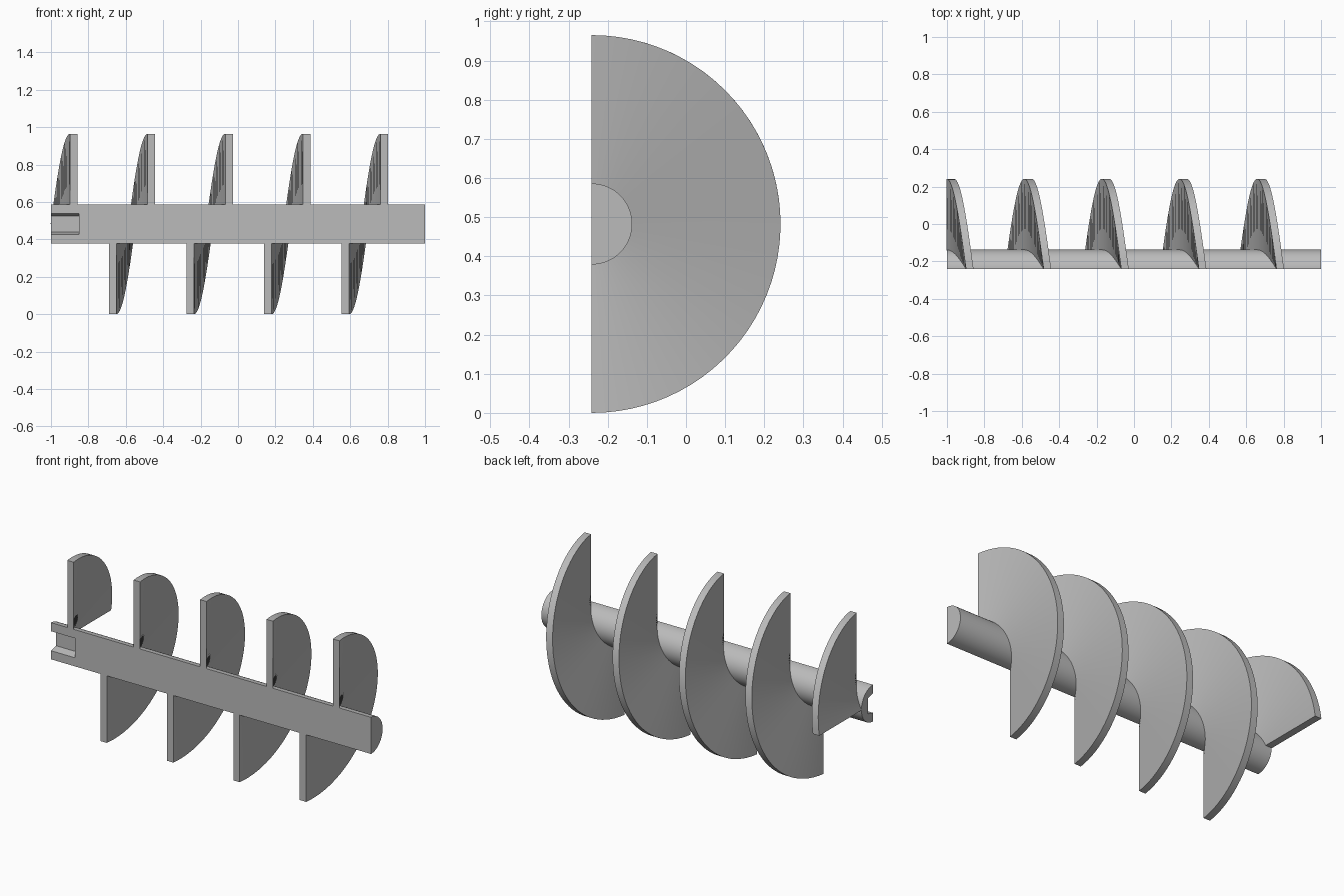
import bpy, bmesh
from math import sin, cos, pi, radians

if "Cube" in bpy.data.objects:
    bpy.data.objects.remove(bpy.data.objects["Cube"])

AXIS_Y, AXIS_Z = -0.241, 0.4825      # auger axis, lying in the cut plane
SHAFT_R, FLIGHT_R = 0.1035, 0.4825
PITCH, THICK, FIRST_X = 0.415, 0.04, -0.898

steel = bpy.data.materials.new("grey steel")
steel.use_nodes = True
steel.diffuse_color = (0.5, 0.5, 0.5, 1)
steel.node_tree.nodes["Principled BSDF"].inputs["Base Color"].default_value = (0.5, 0.5, 0.5, 1)


def finish(name, bm):
    bmesh.ops.recalc_face_normals(bm, faces=bm.faces)
    mesh = bpy.data.meshes.new(name)
    bm.to_mesh(mesh)
    bm.free()
    mesh.materials.append(steel)
    obj = bpy.data.objects.new(name, mesh)
    bpy.context.collection.objects.link(obj)
    return obj


def select(obj):
    bpy.ops.object.select_all(action='DESELECT')
    obj.select_set(True)
    bpy.context.view_layer.objects.active = obj


def smooth(obj):
    select(obj)
    bpy.ops.object.shade_smooth_by_angle(angle=radians(30))


def prism(name, profile, x0, x1):
    """Extrude a (y, z) profile, relative to the axis, along x."""
    bm = bmesh.new()
    face = bm.faces.new([bm.verts.new((x0, AXIS_Y + y, AXIS_Z + z)) for y, z in profile])
    ext = bmesh.ops.extrude_face_region(bm, geom=[face])
    moved = [v for v in ext["geom"] if isinstance(v, bmesh.types.BMVert)]
    bmesh.ops.translate(bm, verts=moved, vec=(x1 - x0, 0, 0))
    return finish(name, bm)


def flight(name, top_x, end_angle):
    """Half turn of helical blade, from the top around the back."""
    bm = bmesh.new()
    steps = round(end_angle / radians(4))
    rings = []
    for i in range(steps + 1):
        a = end_angle * i / steps
        x = top_x - PITCH * a / (2 * pi)
        corners = ((SHAFT_R - 0.004, 0), (FLIGHT_R, 0), (FLIGHT_R, THICK), (SHAFT_R - 0.004, THICK))
        rings.append([bm.verts.new((x + dx, AXIS_Y + r * sin(a), AXIS_Z + r * cos(a)))
                      for r, dx in corners])
    for p, q in zip(rings, rings[1:]):
        for k in range(4):
            n = (k + 1) % 4
            bm.faces.new((p[k], p[n], q[n], q[k]))
    bm.faces.new(rings[0])
    bm.faces.new(rings[-1])
    smooth(finish(name, bm))


# Half-round shaft with a drive socket in one end
arc = [radians(180 * i / 40) for i in range(41)]
shaft = prism("shaft", [(SHAFT_R * sin(a), SHAFT_R * cos(a)) for a in arc], -1, 1)
socket = prism("socket_cutter",
               [(-0.02, 0.055), (0, 0.055), (0.045, 0.044),
                (0.045, -0.044), (0, -0.055), (-0.02, -0.055)], -1.1, -0.85)
socket.hide_render = True
cut = shaft.modifiers.new("socket", 'BOOLEAN')
cut.object = socket
cut.operation = 'DIFFERENCE'
cut.solver = 'EXACT'
select(shaft)
bpy.ops.object.modifier_apply(modifier=cut.name)
bpy.data.objects.remove(socket)
smooth(shaft)

# Helical blades; the first stops at a quarter turn
for n in range(5):
    flight(f"blade_{n + 1}", FIRST_X + PITCH * n, pi / 2 if n == 0 else pi)
